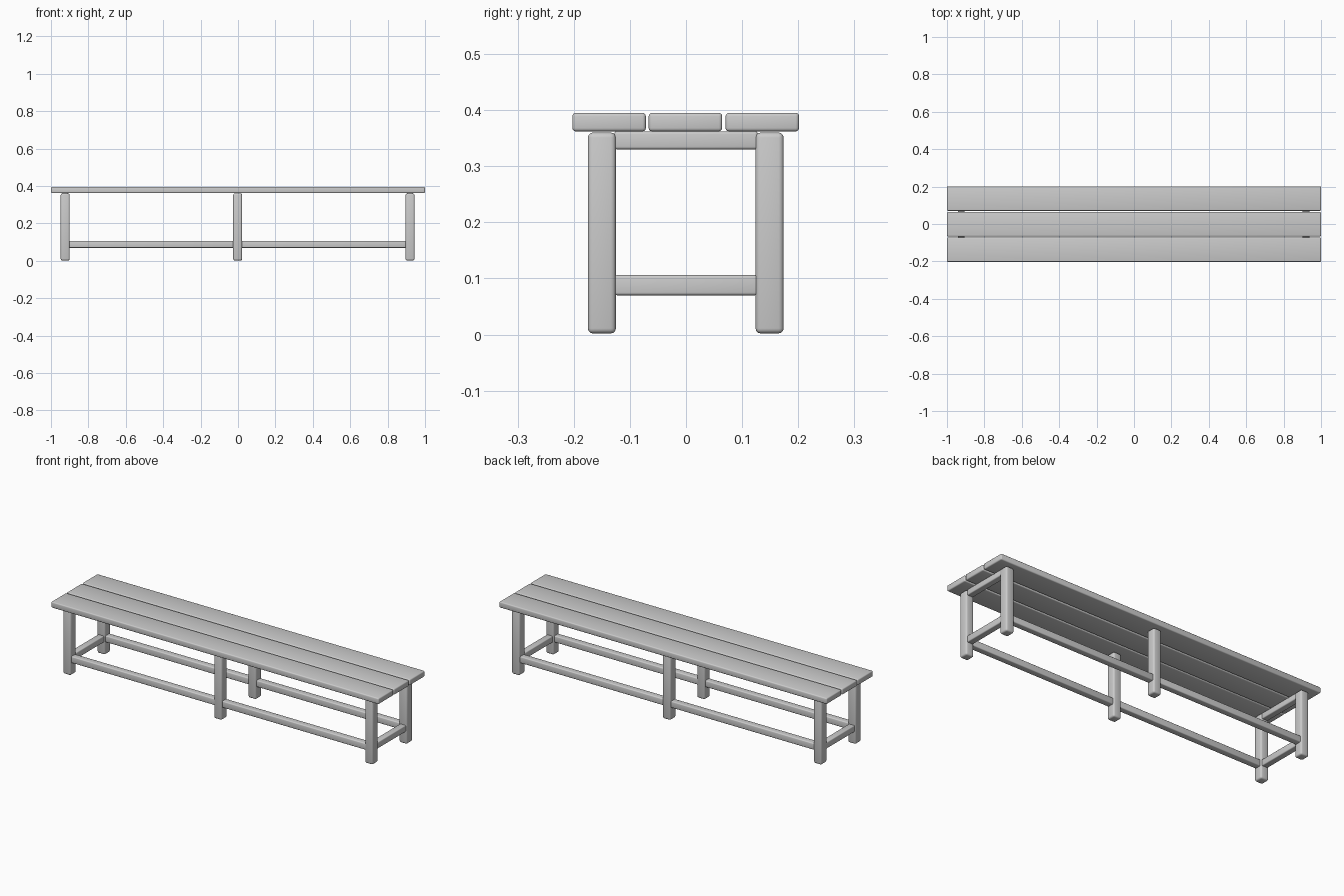
import bpy

cube = bpy.data.objects.get("Cube")
if cube:
    bpy.data.objects.remove(cube, do_unlink=True)

grey = bpy.data.materials.new("light_grey")
grey.use_nodes = True
colour = (0.6, 0.6, 0.6, 1)
grey.diffuse_color = colour
grey.node_tree.nodes["Principled BSDF"].inputs["Base Color"].default_value = colour


def beam(name, centre, size, bevel):
    """A rounded timber of the given full size."""
    bpy.ops.mesh.primitive_cube_add(size=1, location=centre)
    obj = bpy.context.object
    obj.name = name
    obj.scale = size
    bpy.ops.object.transform_apply(location=False, rotation=False, scale=True)
    mod = obj.modifiers.new("rounded_edges", "BEVEL")
    mod.width = bevel
    mod.segments = 3
    bpy.ops.object.modifier_apply(modifier=mod.name)
    bpy.ops.object.shade_smooth_by_angle()
    obj.data.materials.append(grey)
    return obj


# Seat planks
for name, y in (("front", -0.137), ("middle", -0.001), ("back", 0.136)):
    beam(name + "_seat_plank", (0, y, 0.3785), (2, 0.131, 0.033), 0.006)

# Legs, in three pairs
for x, place in ((-0.924, "right"), (-0.002, "middle"), (0.92, "left")):
    for y, side in ((-0.15, "front"), (0.149, "back")):
        beam(f"{side}_{place}_leg", (x, y, 0.181), (0.048, 0.05, 0.358), 0.009)

# Cross rails between the end legs
for x, place in ((-0.924, "right"), (0.92, "left")):
    beam(place + "_upper_cross_rail", (x, 0, 0.346), (0.036, 0.256, 0.032), 0.005)
    beam(place + "_lower_cross_rail", (x, 0, 0.088), (0.036, 0.256, 0.036), 0.005)

# Long lower rails between the legs
for y, side in ((-0.15, "front"), (0.149, "back")):
    for x, place in ((-0.463, "right"), (0.459, "left")):
        beam(f"{side}_{place}_long_rail", (x, y, 0.088), (0.885, 0.036, 0.036), 0.005)
